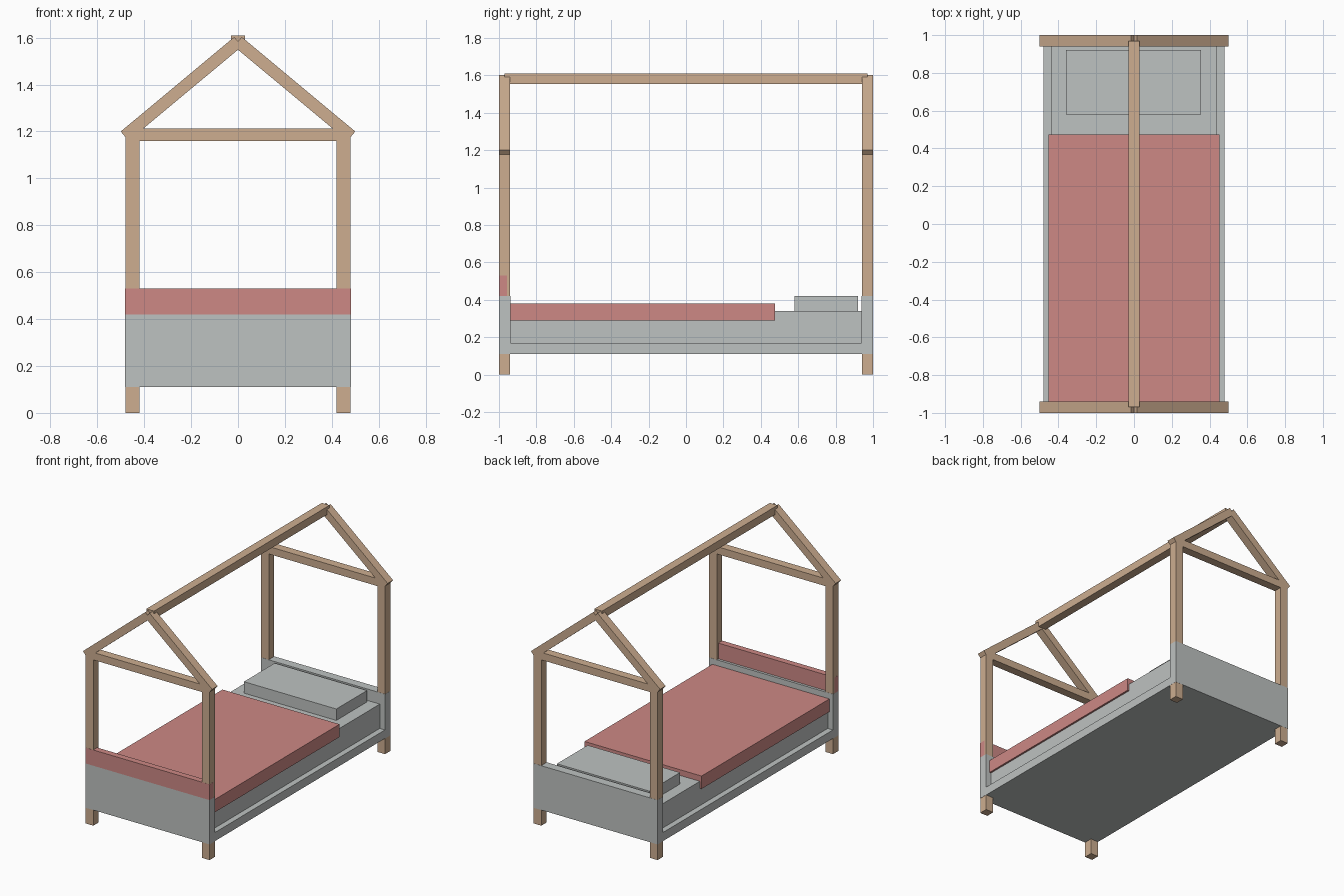
import bpy
import math

if "Cube" in bpy.data.objects:
    bpy.data.objects.remove(bpy.data.objects["Cube"])


def material(name, rgb):
    m = bpy.data.materials.new(name)
    m.diffuse_color = (*rgb, 1.0)
    m.use_nodes = True
    m.node_tree.nodes["Principled BSDF"].inputs["Base Color"].default_value = m.diffuse_color
    return m


WOOD = material("light wood", (0.61, 0.42, 0.28))
GREY = material("pale grey", (0.515, 0.54, 0.533))
RED = material("dusty red", (0.61, 0.25, 0.235))


def box(name, mat, x, y, z):
    """Box from (min, max) ranges along each axis."""
    bpy.ops.mesh.primitive_cube_add(size=1, location=[sum(r) / 2 for r in (x, y, z)])
    ob = bpy.context.object
    ob.name = name
    ob.scale = [r[1] - r[0] for r in (x, y, z)]
    bpy.ops.object.transform_apply(location=False, rotation=False, scale=True)
    ob.data.materials.append(mat)
    return ob


# House frame at each end: posts, tie beam and rafters
P0, P1, T = (0.5, 1.2), (0.016, 1.603), 0.052   # rafter outer edge, thickness
dx, dz = P0[0] - P1[0], P1[1] - P0[1]
length, pitch = math.hypot(dx, dz), math.atan2(dz, dx)
for end, y in (("front", (-1.0, -0.94)), ("back", (0.94, 1.0))):
    for side, s in (("left", -1), ("right", 1)):
        box(f"{end}_{side}_post", WOOD, sorted((s * 0.42, s * 0.48)), y, (0, 1.2))
        rafter = box(f"{end}_{side}_rafter", WOOD,
                     (-length / 2, length / 2), y, (-T / 2, T / 2))
        cx = (P0[0] + P1[0]) / 2 - math.sin(pitch) * T / 2
        cz = (P0[1] + P1[1]) / 2 - math.cos(pitch) * T / 2
        rafter.location = (s * cx, sum(y) / 2, cz)
        rafter.rotation_euler[1] = s * pitch
    box(f"{end}_tie_beam", WOOD, (-0.42, 0.42), y, (1.16, 1.212))

# Ridge beam
box("ridge_beam", WOOD, (-0.03, 0.03), (-0.97, 0.97), (1.555, 1.61))

# End boards wrap the posts, a hair proud of them
E = 0.001
box("foot_board", GREY, (-0.48 - E, 0.48 + E), (-1.0 - E, -0.94 + E), (0.11, 0.42))
box("head_board", GREY, (-0.48 - E, 0.48 + E), (0.94 - E, 1.0 + E), (0.11, 0.42))
box("foot_board_top", RED, (-0.48 - E, 0.48 + E), (-1.0 - E, -0.957), (0.42, 0.53))

# Bed base and bedding
box("bed_base", GREY, (-0.48, 0.48), (-0.94, 0.94), (0.11, 0.17))
box("mattress", GREY, (-0.44, 0.44), (-0.94, 0.94), (0.17, 0.34))
box("pillow", GREY, (-0.36, 0.355), (0.58, 0.92), (0.34, 0.42))
box("blanket", RED, (-0.453, 0.453), (-0.94, 0.475), (0.29, 0.38))
